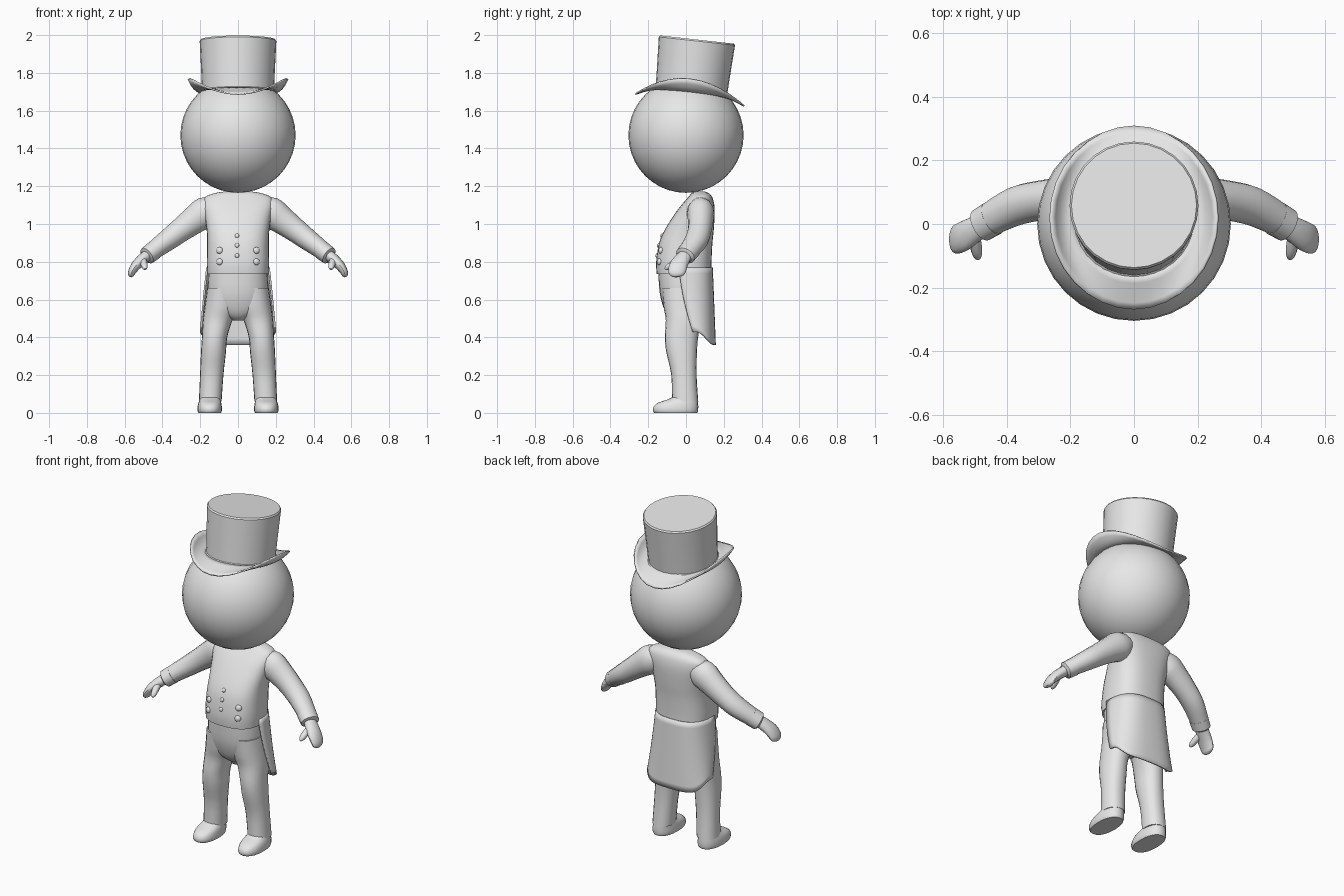
import bpy, bmesh, math
from mathutils import Vector, Matrix

if "Cube" in bpy.data.objects:
    bpy.data.objects.remove(bpy.data.objects["Cube"])

grey = bpy.data.materials.new("plain_grey")
grey.diffuse_color = (0.8, 0.8, 0.8, 1)
grey.use_nodes = True
grey.node_tree.nodes["Principled BSDF"].inputs["Base Color"].default_value = grey.diffuse_color


def finish(name, bm, angle=40, solid=0):
    """Turn a bmesh into a named, smooth-shaded object."""
    bmesh.ops.recalc_face_normals(bm, faces=bm.faces)
    me = bpy.data.meshes.new(name)
    bm.to_mesh(me)
    bm.free()
    ob = bpy.data.objects.new(name, me)
    bpy.context.collection.objects.link(ob)
    me.materials.append(grey)
    bpy.ops.object.select_all(action='DESELECT')
    ob.select_set(True)
    bpy.context.view_layer.objects.active = ob
    bpy.ops.object.shade_smooth_by_angle(angle=math.radians(angle))
    if solid:
        mod = ob.modifiers.new("thickness", 'SOLIDIFY')
        mod.thickness = solid
        mod.offset = 0
    return ob


def dense(rows, n=3):
    """Catmull-Rom interpolation of section rows."""
    out = []
    for i in range(len(rows) - 1):
        p = [rows[max(0, min(len(rows) - 1, i + k))] for k in (-1, 0, 1, 2)]
        for j in range(n):
            t = j / n
            out.append([0.5 * (2 * b + (c - a) * t + (2 * a - 5 * b + 4 * c - d) * t * t
                               + (3 * b - a - 3 * c + d) * t ** 3) for a, b, c, d in zip(*p)])
    return out + [list(rows[-1])]


def oval(t, power):
    c, s = math.cos(t), math.sin(t)
    return (math.copysign(abs(c) ** (2 / power), c), math.copysign(abs(s) ** (2 / power), s))


def skin(name, rings, closed=True, caps=True, **kw):
    """Bridge rings of points into one surface."""
    bm = bmesh.new()
    vs = [[bm.verts.new(p) for p in r] for r in rings]
    n = len(rings[0])
    for a, b in zip(vs, vs[1:]):
        for i in range(n if closed else n - 1):
            j = (i + 1) % n
            bm.faces.new((a[i], a[j], b[j], b[i]))
    if caps:
        bm.faces.new(vs[0])
        bm.faces.new(vs[-1])
    return finish(name, bm, **kw)


def stack(name, rows, side=1, n=24, power=2.3, steps=3, **kw):
    """Horizontal sections: z, centre x, half width, front y, back y."""
    rings = []
    for z, cx, rx, yf, yb in dense(rows, steps):
        pts = [oval(2 * math.pi * i / n, power) for i in range(n)]
        rings.append([(side * (cx + rx * u), (yf + yb) / 2 + (yb - yf) / 2 * v, z) for u, v in pts])
    return skin(name, rings, **kw)


def limb(name, rows, side=1, n=16, steps=3, across=(0, 1, 0)):
    """Sections along a path: x, y, z, half width, half thickness."""
    rows = dense(rows, steps)
    cs = [Vector(r[:3]) for r in rows]
    rings = []
    for i, r in enumerate(rows):
        tan = (cs[min(i + 1, len(cs) - 1)] - cs[max(i - 1, 0)]).normalized()
        a = Vector(across)
        a = (a - tan * a.dot(tan)).normalized()
        b = tan.cross(a)
        ring = []
        for k in range(n):
            t = 2 * math.pi * k / n
            p = cs[i] + a * r[3] * math.cos(t) + b * r[4] * math.sin(t)
            ring.append((side * p.x, p.y, p.z))
        rings.append(ring)
    return skin(name, rings)


# Head
bm = bmesh.new()
bmesh.ops.create_uvsphere(bm, u_segments=32, v_segments=20, radius=0.305,
                          matrix=Matrix.Translation((0, 0, 1.47)))
finish("head", bm)

# Hat crown, leaning back and flaring towards the top
tilt = Matrix.Translation((0, 0.027, 1.69)) @ Matrix.Rotation(-0.11, 4, 'X')
rings = []
for r, z in ((0.19, 0), (0.194, 0.1), (0.199, 0.2), (0.203, 0.28), (0.197, 0.288)):
    rings.append([tilt @ Vector((r * math.cos(math.pi * i / 14), r * math.sin(math.pi * i / 14), z))
                  for i in range(28)])
skin("hat_crown", rings, angle=30)

# Hat brim, drooping front and back, curled up at the sides
rings = []
for k in range(6):
    t = k / 5
    ring = []
    for i in range(32):
        a = 2 * math.pi * i / 32
        c, s = math.cos(a), math.sin(a)
        x = (0.185 + 0.078 * t ** 0.8) * c
        y = 0.02 + (0.185 + 0.103 * t) * s
        lift = 0.068 * c * c * t ** 2.2 - 0.045 * s * s * t
        ring.append((x, y, 1.70 - 0.11 * (y - 0.03) + lift))
    rings.append(ring)
skin("hat_brim", rings, caps=False, solid=0.008)

# Coat body
coat = stack("coat_body", [
    (0.735, 0, 0.163, -0.155, 0.135), (0.80, 0, 0.165, -0.158, 0.135),
    (0.90, 0, 0.163, -0.142, 0.14), (0.97, 0, 0.166, -0.112, 0.147),
    (1.05, 0, 0.178, -0.062, 0.152), (1.10, 0, 0.188, -0.025, 0.15),
    (1.14, 0, 0.178, 0.01, 0.14), (1.163, 0, 0.125, 0.03, 0.122),
    (1.172, 0, 0.07, 0.05, 0.10)], n=32, power=2.6)

# Coat tails: an open shell wrapped round the back, with rounded corners
rings = []
for k in range(13):
    t = k / 12
    ring = []
    for i in range(25):
        a = math.pi * i / 24
        u, v = oval(a, 2.8)
        bottom = 0.36 + 0.07 * abs(math.cos(a)) ** 5
        z = 0.77 + (bottom - 0.77) * t
        front = -0.035 + 0.07 * t ** 1.6
        ring.append(((0.163 + 0.034 * t ** 0.9) * u, front + (0.137 + 0.016 * t - front) * v, z))
    rings.append(ring)
skin("coat_tails", rings, closed=False, caps=False, solid=0.01)

# Trouser hips
stack("trouser_hips", [
    (0.49, 0, 0.03, -0.07, 0.04), (0.515, 0, 0.085, -0.098, 0.075),
    (0.56, 0, 0.14, -0.12, 0.10), (0.64, 0, 0.16, -0.14, 0.115),
    (0.76, 0, 0.156, -0.147, 0.115)])

for side, tag in ((1, "left"), (-1, "right")):
    # Trouser leg
    stack("trouser_leg_" + tag, [
        (0.06, 0.147, 0.06, -0.074, 0.065), (0.20, 0.139, 0.062, -0.078, 0.056),
        (0.32, 0.130, 0.066, -0.104, 0.058), (0.40, 0.124, 0.067, -0.112, 0.064),
        (0.49, 0.108, 0.078, -0.107, 0.08), (0.56, 0.088, 0.089, -0.118, 0.095),
        (0.66, 0.080, 0.084, -0.128, 0.105)], side, n=20, power=2.2)
    # Shoe with a flat sole
    stack("shoe_" + tag, [
        (0.0, 0.150, 0.060, -0.168, 0.06), (0.012, 0.150, 0.065, -0.175, 0.064),
        (0.035, 0.150, 0.064, -0.17, 0.065), (0.055, 0.149, 0.060, -0.145, 0.064),
        (0.07, 0.148, 0.055, -0.10, 0.062), (0.09, 0.147, 0.05, -0.06, 0.058)],
        side, n=20, power=2.3, steps=2)
    # Sleeve
    limb("sleeve_" + tag, [
        (0.11, 0.075, 1.085, 0.055, 0.055), (0.17, 0.077, 1.062, 0.072, 0.083),
        (0.23, 0.078, 1.022, 0.068, 0.074), (0.30, 0.073, 0.97, 0.063, 0.064),
        (0.37, 0.057, 0.917, 0.062, 0.057), (0.44, 0.022, 0.865, 0.055, 0.049),
        (0.465, 0.008, 0.845, 0.052, 0.047)], side)
    # Cuff
    limb("cuff_" + tag, [
        (0.445, 0.018, 0.86, 0.056, 0.05), (0.482, -0.004, 0.832, 0.054, 0.048),
        (0.488, -0.008, 0.828, 0.042, 0.036)], side, steps=1)
    # Hand and thumb
    limb("hand_" + tag, [
        (0.475, 0.0, 0.838, 0.036, 0.03), (0.51, -0.022, 0.81, 0.043, 0.029),
        (0.54, -0.04, 0.78, 0.048, 0.026), (0.56, -0.048, 0.75, 0.046, 0.021),
        (0.567, -0.05, 0.73, 0.037, 0.016), (0.57, -0.05, 0.72, 0.016, 0.008)], side)
    limb("thumb_" + tag, [
        (0.505, -0.03, 0.815, 0.02, 0.02), (0.498, -0.07, 0.79, 0.019, 0.018),
        (0.493, -0.098, 0.77, 0.015, 0.014), (0.491, -0.11, 0.76, 0.006, 0.006)],
        side, n=10, steps=2, across=(1, 0, 0))

# Coat buttons, set on the chest surface
bpy.context.view_layer.update()
spots = [(x, z, 0.018) for x in (-0.098, 0.098) for z in (0.80, 0.86)]
spots += [(-0.005, z, 0.012) for z in (0.833, 0.887, 0.938)]
for i, (x, z, r) in enumerate(spots):
    hit, loc, nor, _ = coat.ray_cast(Vector((x, -1, z)), Vector((0, 1, 0)))
    bm = bmesh.new()
    mat = (Matrix.Translation(loc) @ nor.to_track_quat('Z', 'Y').to_matrix().to_4x4()
           @ Matrix.Diagonal((1, 1, 0.65, 1)))
    bmesh.ops.create_uvsphere(bm, u_segments=12, v_segments=8, radius=r, matrix=mat)
    finish("button_%d" % (i + 1), bm)
